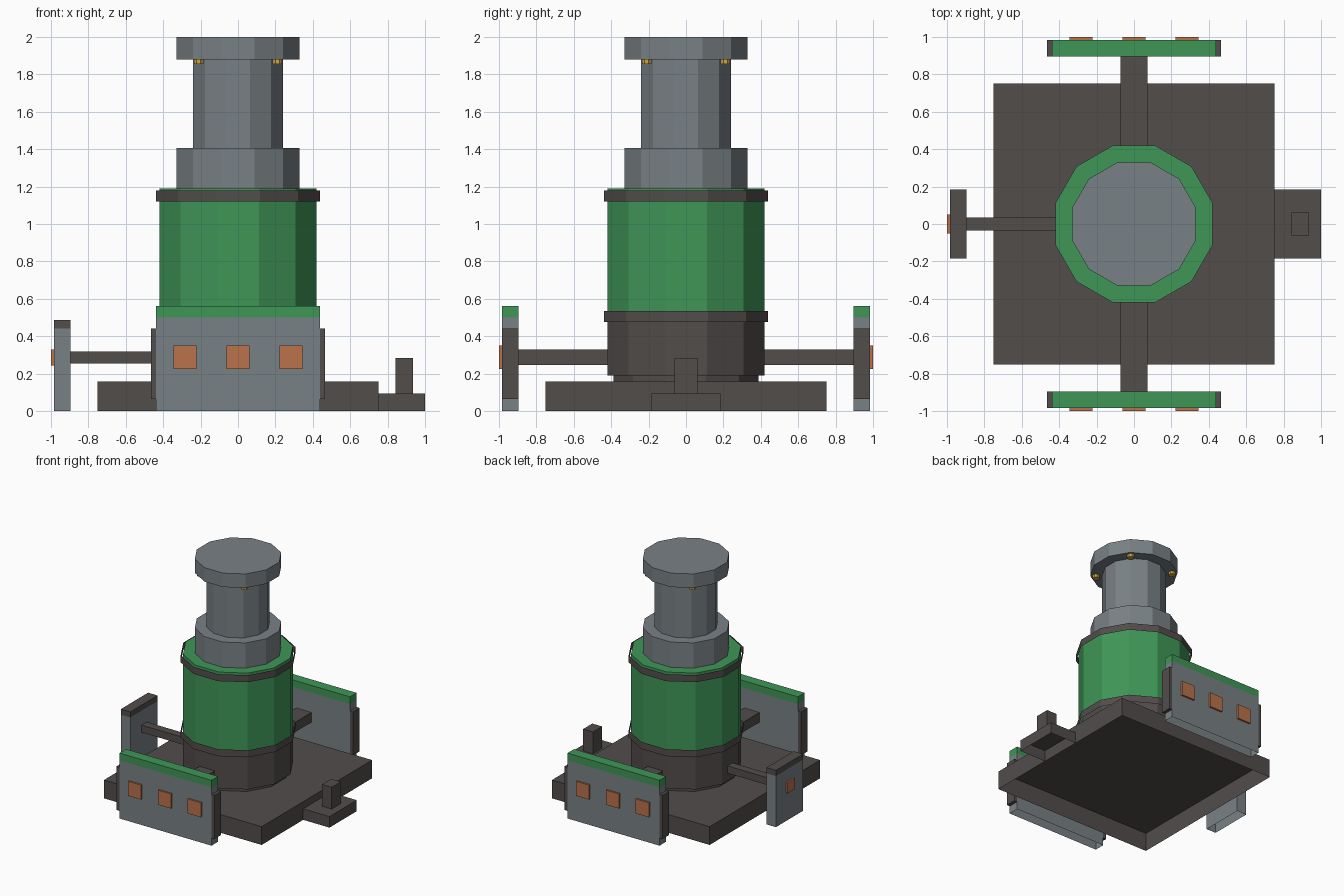
import bpy, bmesh, math

if "Cube" in bpy.data.objects:
    bpy.data.objects.remove(bpy.data.objects["Cube"])


def material(name, rgb):
    m = bpy.data.materials.new(name)
    lin = [(c / 255 / 12.92 if c < 10 else ((c / 255 + 0.055) / 1.055) ** 2.4) for c in rgb]
    m.diffuse_color = (*lin, 1)
    m.use_nodes = True
    m.node_tree.nodes["Principled BSDF"].inputs["Base Color"].default_value = m.diffuse_color
    return m


DARK = material("dark brown grey", (82, 77, 75))
GREY = material("steel grey", (121, 129, 133))
GREEN = material("green", (63, 150, 87))
ORANGE = material("copper orange", (186, 114, 74))
GOLD = material("gold", (205, 165, 65))


def finish(name, bm, mat):
    me = bpy.data.meshes.new(name)
    bm.to_mesh(me)
    bm.free()
    me.materials.append(mat)
    ob = bpy.data.objects.new(name, me)
    bpy.context.collection.objects.link(ob)
    return ob


def box(name, xs, ys, zs, mat, open_bottom=False):
    bm = bmesh.new()
    bmesh.ops.create_cube(bm, size=1)
    for v in bm.verts:
        v.co = [a[0] if c < 0 else a[1]
                for c, a in zip(v.co, (sorted(xs), sorted(ys), sorted(zs)))]
    if open_bottom:
        bm.normal_update()
        bmesh.ops.delete(bm, geom=[f for f in bm.faces if f.normal.z < -0.9],
                         context='FACES_ONLY')
    return finish(name, bm, mat)


def drum(name, apothem, z0, z1, mat, caps=True, sides=12, at=(0, 0)):
    # prism with flat sides facing the axes
    bm = bmesh.new()
    r = apothem / math.cos(math.pi / sides)
    rings = [[bm.verts.new((at[0] + r * math.cos(math.tau * (i + 0.5) / sides),
                            at[1] + r * math.sin(math.tau * (i + 0.5) / sides), z))
              for i in range(sides)] for z in (z0, z1)]
    lo, hi = rings
    for i in range(sides):
        j = (i + 1) % sides
        bm.faces.new((lo[i], lo[j], hi[j], hi[i]))
    if caps:
        bm.faces.new(lo[::-1])
        bm.faces.new(hi)
    return finish(name, bm, mat)


# base plate, hollow underneath, with a step and post on the right
box("base_plate", (-0.75, 0.75), (-0.75, 0.75), (0, 0.157), DARK, True)
box("step", (0.75, 1.0), (-0.185, 0.185), (0, 0.095), DARK, True)
box("step_post", (0.842, 0.935), (-0.062, 0.062), (0.095, 0.283), DARK)

# central tower
drum("tower_foot", 0.388, 0.157, 0.19, DARK)
drum("lower_drum", 0.42, 0.19, 0.50, DARK)
drum("main_drum", 0.42, 0.50, 1.19, GREEN)
drum("lower_band", 0.438, 0.475, 0.535, DARK, caps=False)
drum("upper_band", 0.438, 1.12, 1.18, DARK, caps=False)
drum("neck_collar", 0.33, 1.19, 1.407, GREY)
drum("neck", 0.24, 1.407, 1.88, GREY)
drum("top_cap", 0.33, 1.88, 2.0, GREY)

# small lamps under the cap
for sx in (-1, 1):
    for sy in (-1, 1):
        drum("cap_lamp", 0.026, 1.855, 1.88, GOLD, sides=8, at=(0.21 * sx, 0.21 * sy))

# wide shields at front and back
for s, n in ((-1, "front"), (1, "back")):
    ys = (0.895 * s, 0.985 * s)
    box(n + "_shield", (-0.438, 0.438), ys, (0, 0.5), GREY, True)
    box(n + "_shield_top", (-0.438, 0.438), ys, (0.5, 0.562), GREEN)
    box(n + "_arm", (-0.072, 0.072), (0.41 * s, 0.895 * s), (0.245, 0.33), DARK)
    for t in (-1, 1):
        box(n + "_shield_edge", (0.438 * t, 0.466 * t), ys, (0.065, 0.44), DARK)
    for x in (-0.284, 0, 0.284):
        box(n + "_panel", (x - 0.062, x + 0.062), (0.985 * s, 1.0 * s), (0.225, 0.35), ORANGE)

# narrow shield on the left
box("left_shield", (-0.985, -0.895), (-0.185, 0.185), (0, 0.44), GREY, True)
box("left_shield_top", (-0.985, -0.895), (-0.185, 0.185), (0.44, 0.488), DARK)
box("left_arm", (-0.895, -0.41), (-0.035, 0.035), (0.255, 0.318), DARK)
box("left_panel", (-1.0, -0.985), (-0.05, 0.05), (0.243, 0.33), ORANGE)
